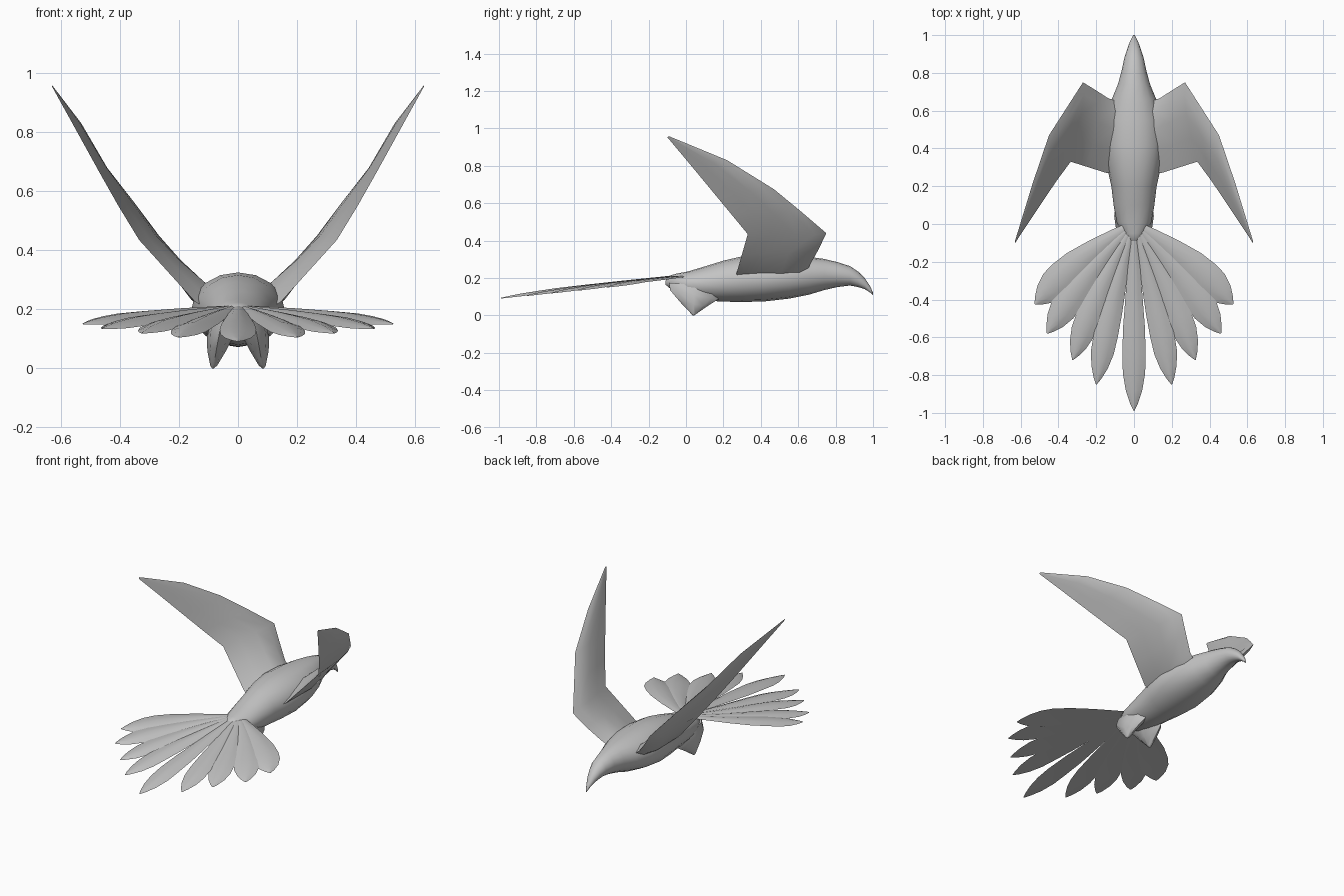
import bpy, bmesh, math
from mathutils import Vector

if "Cube" in bpy.data.objects:
    bpy.data.objects.remove(bpy.data.objects["Cube"])

mat = bpy.data.materials.new("plain grey")
mat.diffuse_color = (0.55, 0.55, 0.55, 1)
mat.use_nodes = True
mat.node_tree.nodes["Principled BSDF"].inputs["Base Color"].default_value = mat.diffuse_color


def loft(name, rings, angle=50):
    """Skin a list of equal-length point rings and cap both ends."""
    bm = bmesh.new()
    vs = [[bm.verts.new(p) for p in r] for r in rings]
    n = len(vs[0])
    for a, b in zip(vs, vs[1:]):
        for i in range(n):
            j = (i + 1) % n
            bm.faces.new((a[i], a[j], b[j], b[i]))
    bm.faces.new(vs[0])
    bm.faces.new(vs[-1][::-1])
    bmesh.ops.remove_doubles(bm, verts=bm.verts, dist=0.0005)
    bmesh.ops.recalc_face_normals(bm, faces=bm.faces)
    me = bpy.data.meshes.new(name)
    bm.to_mesh(me)
    bm.free()
    me.materials.append(mat)
    ob = bpy.data.objects.new(name, me)
    bpy.context.collection.objects.link(ob)
    bpy.ops.object.select_all(action='DESELECT')
    ob.select_set(True)
    bpy.context.view_layer.objects.active = ob
    bpy.ops.object.shade_smooth_by_angle(angle=math.radians(angle))
    return ob


# Body, head and hooked beak: y, half width, top z, bottom z
sections = [(1.0, .004, .122, .108), (.985, .012, .155, .122), (.957, .025, .198, .140),
            (.92, .038, .235, .152), (.876, .052, .264, .160), (.81, .066, .285, .152),
            (.74, .085, .302, .136), (.66, .118, .313, .112), (.55, .148, .322, .090),
            (.42, .158, .325, .075), (.30, .142, .316, .072), (.20, .120, .293, .074),
            (.10, .108, .262, .080), (.01, .092, .235, .098), (-.05, .062, .224, .125),
            (-.09, .03, .212, .148), (-.11, .008, .185, .165)]
rings = []
for y, w, top, bot in sections:
    ring = []
    for i in range(16):
        a = 2 * math.pi * i / 16
        ring.append((w * math.cos(a), y, (top + bot) / 2 + (top - bot) / 2 * math.sin(a)))
    rings.append(ring)
loft("body", rings, 60)

# Wings: leading point, trailing point, thickness, from root to tip
stations = [((.06, .64, .22), (.06, .28, .18), .09),
            ((.135, .665, .275), (.145, .27, .225), .075),
            ((.205, .71, .355), (.24, .30, .33), .05),
            ((.27, .75, .44), (.335, .33, .435), .036),
            ((.36, .61, .56), (.405, .235, .55), .032),
            ((.45, .47, .675), (.47, .14, .665), .026),
            ((.535, .22, .83), (.55, .02, .81), .016),
            ((.63, -.09, .958), (.629, -.1, .953), .003)]
for side, label in ((1, "right"), (-1, "left")):
    rings = []
    for k, (le, te, th) in enumerate(stations):
        le, te = Vector(le), Vector(te)
        nxt, prv = stations[min(k + 1, 7)], stations[max(k - 1, 0)]
        span = Vector(nxt[0]) + Vector(nxt[1]) - Vector(prv[0]) - Vector(prv[1])
        nrm = (te - le).cross(span).normalized()
        if nrm.z < 0:
            nrm = -nrm
        ring = []
        for f, h in ((0, 0), (.15, .45), (.4, .6), (.7, .35), (1, 0), (.7, -.2), (.4, -.4), (.15, -.35)):
            p = le.lerp(te, f) + nrm * th * h
            ring.append((side * p.x, p.y, p.z))
        rings.append(ring)
    loft(label + "_wing", rings)

# Tail fan: tip position, half width, sideways skew of the tip
feathers = [(0, .99, .062, 0), (.2, .85, .064, .012), (.325, .72, .068, .018),
            (.46, .58, .076, .022), (.525, .425, .085, .025)]
shape = [(0, .25), (.15, .42), (.35, .68), (.55, .93), (.70, 1), (.80, .95), (.89, .70), (.96, .33), (1, .03)]


def feather(name, tip, hw, skew, side, lift):
    d = Vector((tip[0] * side, -tip[1], 0))
    length = d.length
    d.normalize()
    out = Vector((-d.y, d.x, 0)) * side      # towards the outer edge of the fan
    rings = []
    for t, w in shape:
        bend = skew * (4 * t * (1 - t))
        c = d * (length * t) + out * bend
        th = .013 * min(1, w + .2)
        droop = -.010 * max(0, t - .7) / .3
        ring = []
        for u, h in ((-1, -.5), (-.5, .35), (0, .75), (.5, .35), (1, -.5), (0, -.35)):
            p = c + out * (u * w * hw)
            ring.append((p.x, p.y, .213 + .116 * p.y + th * h + droop + lift))
        rings.append(ring)
    loft(name, rings)


for k, (x, y, hw, skew) in enumerate(feathers):
    if k == 0:
        feather("tail_feather_middle", (x, y), hw, skew, 1, .004)
        continue
    for side, label in ((1, "right"), (-1, "left")):
        feather("tail_feather_%s_%d" % (label, k), (x, y), hw, skew, side, .003 - .0015 * k)

# Tucked legs: wedges under the rear of the body, narrowing to the foot
for side, label in ((1, "right"), (-1, "left")):
    rings = []
    for cx, hx, y0, y1, z0, z1 in ((.045, .045, -.09, .20, .175, .15),
                                   (.06, .045, -.085, .17, .135, .085),
                                   (.072, .032, -.03, .115, .07, .05),
                                   (.082, .012, .025, .055, .012, .008),
                                   (.085, .003, .037, .043, 0, 0)):
        ym, zm = (y0 + y1) / 2, (z0 + z1) / 2
        ring = []
        for i in range(8):
            a = 2 * math.pi * i / 8
            s = math.sin(a)
            ring.append((side * (cx + hx * math.cos(a)), ym + (y1 - y0) / 2 * s, zm + (z1 - z0) / 2 * s))
        rings.append(ring)
    loft(label + "_leg", rings)
